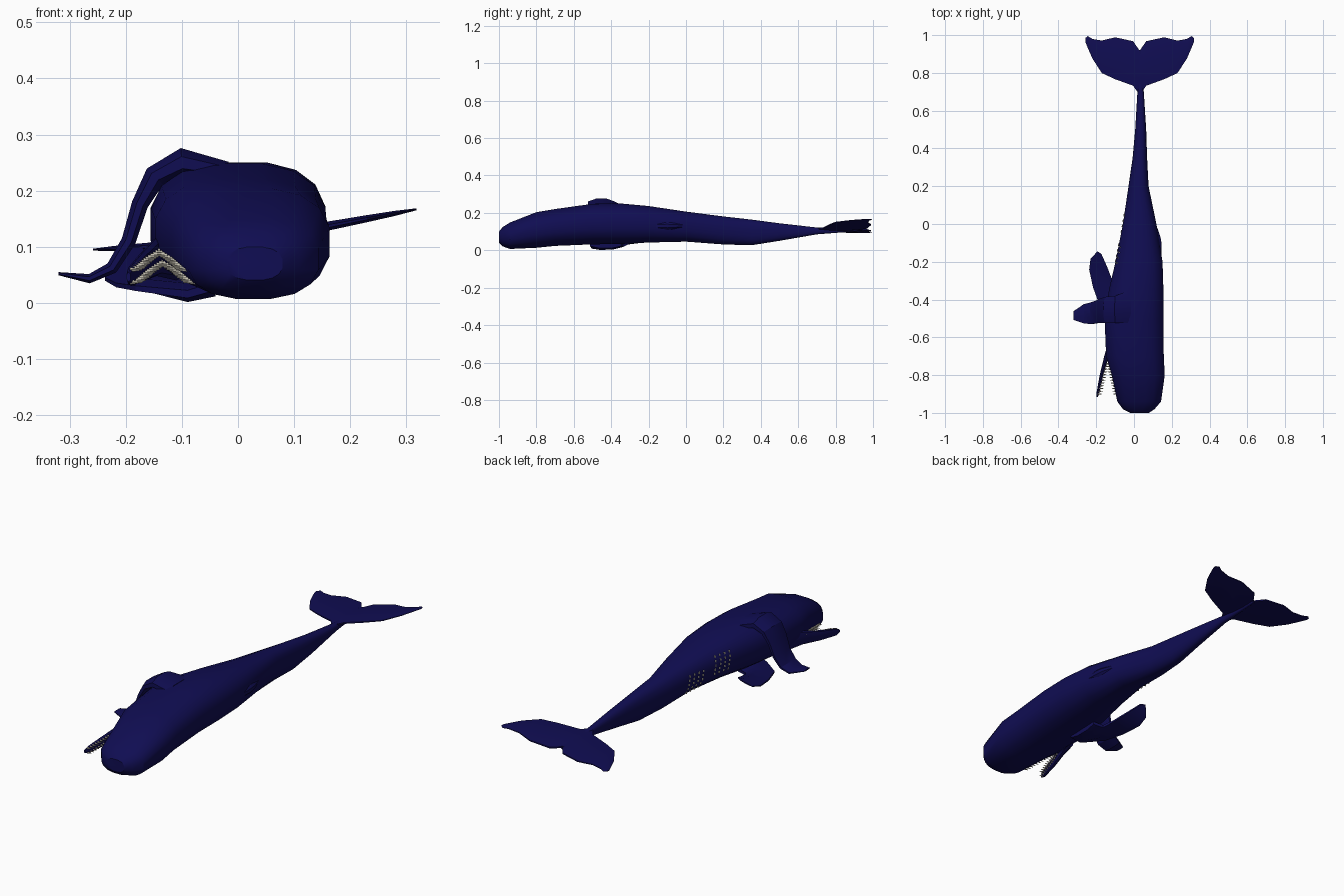
import bpy, bmesh, math
from mathutils import Vector
from mathutils.bvhtree import BVHTree

cube = bpy.data.objects.get("Cube")
if cube:
    bpy.data.objects.remove(cube, do_unlink=True)


def material(name, rgb):
    m = bpy.data.materials.new(name)
    m.use_nodes = True
    m.diffuse_color = (*rgb, 1)
    m.node_tree.nodes["Principled BSDF"].inputs["Base Color"].default_value = (*rgb, 1)
    return m


NAVY = material("navy skin", (0.005, 0.004, 0.085))
IVORY = material("ivory", (0.55, 0.52, 0.43))


def finish(bm, name, mat, angle):
    """Turn a bmesh into a shaded object and return its ray tree."""
    bmesh.ops.recalc_face_normals(bm, faces=bm.faces)
    tree = BVHTree.FromBMesh(bm)
    mesh = bpy.data.meshes.new(name)
    bm.to_mesh(mesh)
    bm.free()
    mesh.materials.append(mat)
    obj = bpy.data.objects.new(name, mesh)
    bpy.context.collection.objects.link(obj)
    bpy.ops.object.select_all(action='DESELECT')
    obj.select_set(True)
    bpy.context.view_layer.objects.active = obj
    bpy.ops.object.shade_smooth_by_angle(angle=math.radians(angle))
    return tree


def loft(name, sections, sides, power=2.0, angle=30):
    """Skin a row of superellipse sections (centre, half axis, half axis)."""
    bm = bmesh.new()
    rings = []
    for c, a, b in sections:
        ring = []
        for i in range(sides):
            t = 2 * math.pi * (i + 0.5) / sides
            u, v = (math.copysign(abs(f) ** (2 / power), f)
                    for f in (math.cos(t), math.sin(t)))
            ring.append(bm.verts.new(Vector(c) + Vector(a) * u + Vector(b) * v))
        rings.append(ring)
    for r, s in zip(rings, rings[1:]):
        for i in range(sides):
            j = (i + 1) % sides
            bm.faces.new((r[i], r[j], s[j], s[i]))
    bm.faces.new(rings[0])
    bm.faces.new(rings[-1])
    return finish(bm, name, NAVY, angle)


# Body: y, x range, z range from blunt head to thin tail stock
BODY = [(-1.0, -.02, .08, .04, .10), (-.98, -.06, .11, .02, .125),
        (-.94, -.09, .145, .006, .15), (-.8, -.12, .165, .012, .205),
        (-.7, -.15, .16, .022, .222), (-.5, -.158, .158, .03, .25),
        (-.35, -.135, .158, .032, .252), (-.2, -.10, .153, .04, .238),
        (0, -.06, .12, .045, .208), (.2, -.03, .078, .03, .182),
        (.35, -.008, .07, .026, .165), (.5, .006, .065, .05, .145),
        (.7, .018, .052, .085, .122), (.92, .024, .038, .102, .118)]
body = loft("body", [(((x0 + x1) / 2, y, (z0 + z1) / 2),
                      ((x1 - x0) / 2, 0, 0), (0, 0, (z1 - z0) / 2))
                     for y, x0, x1, z0, z1 in BODY], 16, 2.5)

# Low dorsal hump on the back, which is turned to the left
loft("dorsal_hump", [((x, y, .13), (w, 0, 0), (0, 0, h))
                     for y, x, w, h in [(-.2, .13, .015, .015), (-.1, .125, .022, .025),
                                        (-.07, .12, .022, .02), (.02, .1, .01, .01)]], 8)

# Upper flipper: curls over the body and down; x, z, chord range, half thickness
UPPER = [(-.02, .235, -.53, -.34, .018), (-.10, .25, -.53, -.375, .028),
         (-.148, .225, -.53, -.38, .022), (-.175, .175, -.53, -.39, .016),
         (-.195, .11, -.53, -.40, .014), (-.225, .062, -.535, -.41, .012),
         (-.265, .043, -.53, -.42, .009), (-.32, .052, -.51, -.46, .003)]
sections = []
for i, (x, z, y0, y1, t) in enumerate(UPPER):
    p, q = UPPER[max(i - 1, 0)], UPPER[min(i + 1, len(UPPER) - 1)]
    normal = Vector((p[1] - q[1], 0, q[0] - p[0])).normalized()
    sections.append(((x, (y0 + y1) / 2, z), (0, (y1 - y0) / 2, 0), normal * t))
loft("upper_flipper", sections, 8)

# Lower flipper: sweeps back and out from under the chest
loft("lower_flipper", [((-.04, -.43, .03), (0, .09, 0), (0, 0, .02)),
                       ((-.09, -.42, .02), (0, .09, .005), (0, 0, .018)),
                       ((-.15, -.36, .035), (.035, .075, .01), (0, 0, .012)),
                       ((-.18, -.28, .05), (.04, .06, .02), (0, 0, .01)),
                       ((-.205, -.20, .07), (.035, .045, .03), (0, 0, .007)),
                       ((-.212, -.165, .078), (.02, .022, .02), (0, 0, .003))], 8)

# Tail flukes: offset from the middle, leading edge, trailing edge, half thickness
FLUKE = [(0, .67, .93, .012), (.035, .72, .98, .011), (.13, .755, 1.0, .009),
         (.2, .79, .98, .007), (.25, .87, .985, .005), (.275, .93, .998, .003),
         (.288, .965, .985, .002)]
for side, sign, rise in (("left", 1, .19), ("right", -1, -.06)):
    loft(side + "_fluke", [((.03 + sign * d, (y0 + y1) / 2, .112 + rise * d),
                            (0, (y1 - y0) / 2, 0), (0, 0, t))
                           for d, y0, y1, t in FLUKE], 8, 1.6)

# Open lower jaw, swung away from the head
jaw = loft("lower_jaw", [((-.11, -.60, .085), (.02, 0, 0), (0, 0, .045)),
                         ((-.145, -.70, .082), (.013, 0, 0), (0, 0, .034)),
                         ((-.172, -.80, .062), (.010, 0, 0), (0, 0, .025)),
                         ((-.19, -.89, .048), (.008, 0, 0), (0, 0, .018)),
                         ((-.195, -.915, .046), (.004, 0, 0), (0, 0, .008))], 10, 2.5)


def teeth(name, tree, direction, rows):
    """Stand short pegs on the surface met along x."""
    bm = bmesh.new()
    for offset in rows:
        for i in range(14):
            t = i / 13
            start = Vector((-direction, -.71 - .19 * t, .085 - .037 * t + offset))
            hit = tree.ray_cast(start, Vector((direction, 0, 0)))[0]
            if hit:
                peg = bmesh.ops.create_cone(bm, segments=6, radius1=.005,
                                            radius2=.001, depth=.022, cap_ends=True)
                for v in peg["verts"]:
                    x, y, z = v.co
                    v.co = hit + Vector((-direction * (z + .006), y, x))
    finish(bm, name, IVORY, 30)


teeth("lower_teeth", jaw, -1, (-.011, .011))
teeth("upper_teeth", body, 1, (-.011, .011))

# Pale dashed ridges on the belly side
bm = bmesh.new()
for y0, z0 in ((-.165, .15), (0, .11)):
    for row in range(4):
        for dash in range(5):
            y = y0 + (row - 1.5) * .028 + dash * .004
            z = z0 + (2 - dash) * .019
            hit = body.ray_cast(Vector((-1, y, z)), Vector((1, 0, 0)))[0]
            if hit:
                made = bmesh.ops.create_cube(bm, size=1)
                for v in made["verts"]:
                    v.co = hit + Vector((v.co.x * .008, v.co.y * .005, v.co.z * .009))
finish(bm, "belly_ridges", IVORY, 30)
